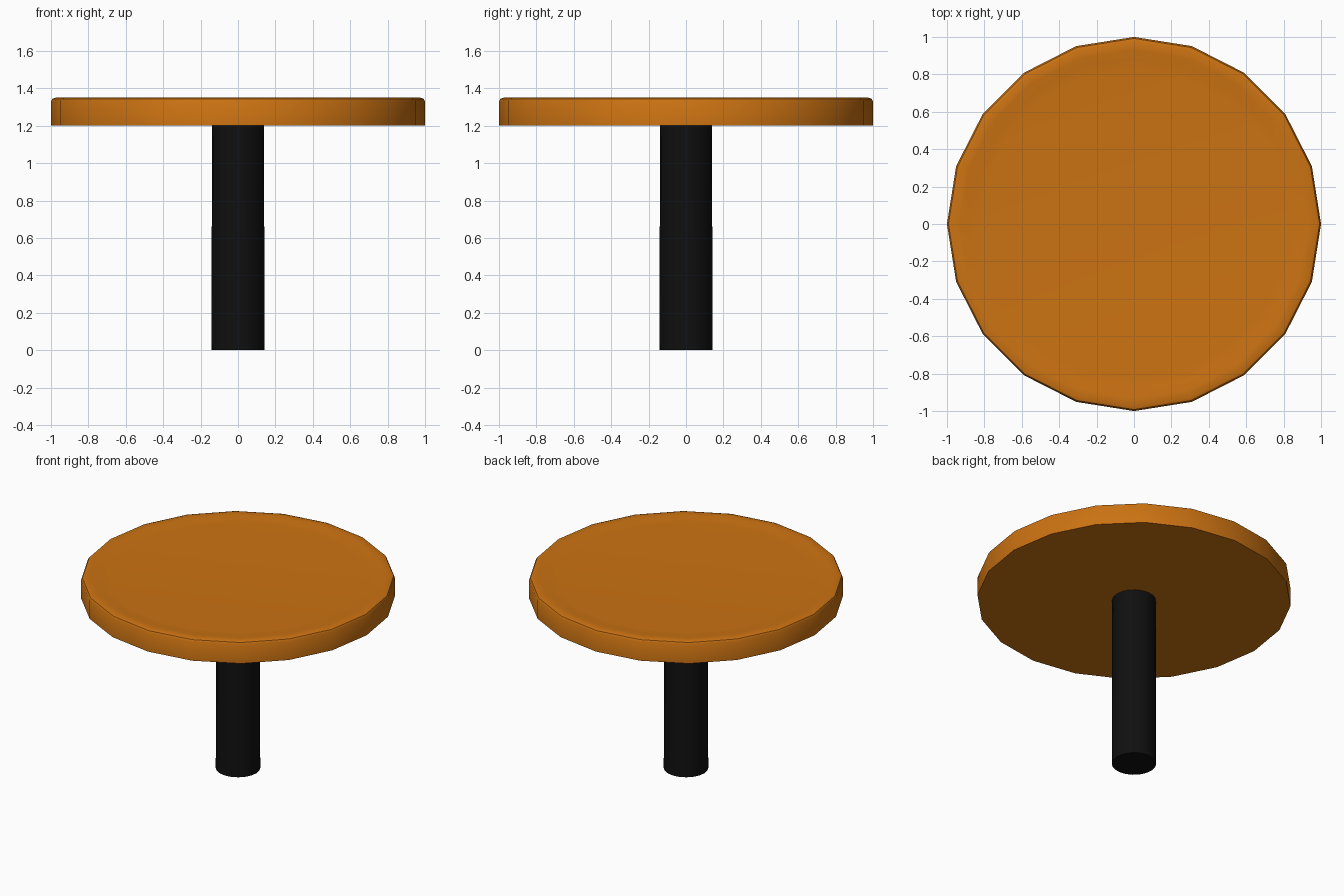
import bpy, bmesh, math

if "Cube" in bpy.data.objects:
    bpy.data.objects.remove(bpy.data.objects["Cube"])


def material(name, rgb):
    m = bpy.data.materials.new(name)
    m.diffuse_color = (*rgb, 1.0)
    m.use_nodes = True
    m.node_tree.nodes["Principled BSDF"].inputs["Base Color"].default_value = m.diffuse_color
    return m


def lathe(name, profile, sides, mat, angle=40):
    """Revolve (radius, z) points about z and cap both ends."""
    bm = bmesh.new()
    rings = []
    for r, z in profile:
        rings.append([bm.verts.new((r * math.cos(2 * math.pi * i / sides),
                                    r * math.sin(2 * math.pi * i / sides), z))
                      for i in range(sides)])
    for a, b in zip(rings, rings[1:]):
        for i in range(sides):
            j = (i + 1) % sides
            bm.faces.new((a[i], a[j], b[j], b[i]))
    bm.faces.new(rings[0][::-1])
    bm.faces.new(rings[-1])
    me = bpy.data.meshes.new(name)
    bm.to_mesh(me)
    bm.free()
    ob = bpy.data.objects.new(name, me)
    bpy.context.collection.objects.link(ob)
    me.materials.append(mat)
    bpy.ops.object.select_all(action='DESELECT')
    ob.select_set(True)
    bpy.context.view_layer.objects.active = ob
    bpy.ops.object.shade_smooth_by_angle(angle=math.radians(angle))
    return ob


wood = material("orange_wood", (0.60, 0.17, 0.006))
black = material("black_metal", (0.005, 0.005, 0.005))

# Round top: rounded outer edge and a very shallow dished surface
lathe("table_top", [(1.0, 1.2), (1.0, 1.33), (0.992, 1.344), (0.975, 1.35),
                    (0.93, 1.348), (0.88, 1.342), (0.83, 1.339)], 20, wood)

# Slightly tapered central leg
lathe("leg", [(0.142, 0.0), (0.139, 1.2)], 20, black)
